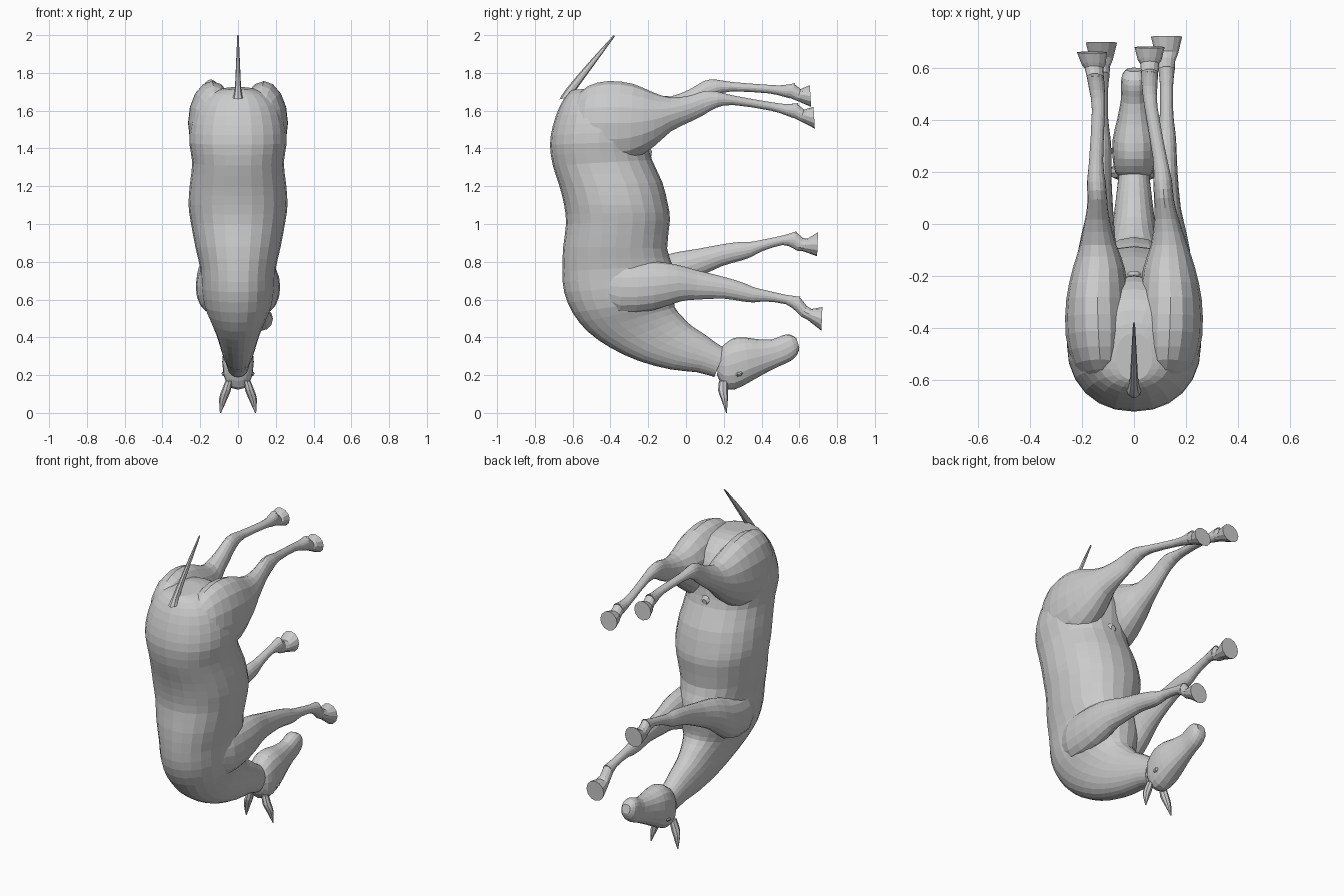
import bpy, bmesh, math
from mathutils import Vector


def catmull(p0, p1, p2, p3, t):
    return [0.5 * (2 * b + (c - a) * t + (2 * a - 5 * b + 4 * c - d) * t * t
                   + (3 * b - a - 3 * c + d) * t ** 3)
            for a, b, c, d in zip(p0, p1, p2, p3)]


def loft(name, rings, sides=16, steps=2, power=1.0, bend=None, side=1):
    """Each ring: outline point A (y, z), opposite point B (y, z), half width, centre x."""
    rows = []
    n = len(rings)
    for i in range(n - 1):
        quad = [rings[max(0, min(n - 1, i + k))] for k in (-1, 0, 1, 2)]
        rows += [catmull(*quad, s / steps) for s in range(steps)]
    rows.append(list(rings[-1]))
    bm = bmesh.new()
    loops = []
    for ay, az, by, bz, w, x in rows:
        c = Vector((x, (ay + by) / 2, (az + bz) / 2))
        v = Vector((0, (ay - by) / 2, (az - bz) / 2))
        loop = []
        for k in range(sides):
            a = 2 * math.pi * k / sides
            ca, sa = math.cos(a), math.sin(a)
            p = c + v * math.copysign(abs(ca) ** power, ca)
            p.x += w * math.copysign(abs(sa) ** power, sa)
            if bend:
                p = bend(p)
            p.x *= side
            loop.append(bm.verts.new(p))
        loops.append(loop)
    for la, lb in zip(loops, loops[1:]):
        for k in range(sides):
            j = (k + 1) % sides
            bm.faces.new((la[k], la[j], lb[j], lb[k]))
    bm.faces.new(loops[0])
    bm.faces.new(loops[-1])
    bmesh.ops.recalc_face_normals(bm, faces=bm.faces)
    me = bpy.data.meshes.new(name)
    bm.to_mesh(me)
    bm.free()
    ob = bpy.data.objects.new(name, me)
    bpy.context.collection.objects.link(ob)
    return ob


# body and neck, rump to poll
loft("body_and_neck", [
    (-0.60, 1.71, -0.42, 1.725, .07, 0),
    (-0.63, 1.685, -0.33, 1.71, .15, 0),
    (-0.67, 1.62, -0.25, 1.65, .215, 0),
    (-0.705, 1.52, -0.20, 1.55, .25, 0),
    (-0.72, 1.42, -0.20, 1.44, .258, 0),
    (-0.705, 1.31, -0.18, 1.34, .242, 0),
    (-0.67, 1.20, -0.125, 1.22, .255, 0),
    (-0.645, 1.10, -0.095, 1.10, .262, 0),
    (-0.635, 1.00, -0.085, 1.02, .25, 0),
    (-0.65, 0.88, -0.10, 0.87, .225, 0),
    (-0.655, 0.75, -0.07, 0.78, .20, 0),
    (-0.645, 0.64, -0.05, 0.68, .195, 0),
    (-0.60, 0.53, -0.06, 0.61, .18, 0),
    (-0.52, 0.43, -0.06, 0.56, .145, 0),
    (-0.40, 0.345, -0.02, 0.51, .115, 0),
    (-0.25, 0.275, 0.03, 0.46, .095, 0),
    (-0.08, 0.23, 0.10, 0.415, .08, 0),
    (0.06, 0.215, 0.16, 0.37, .068, 0),
    (0.15, 0.19, 0.21, 0.34, .06, 0)], sides=24, power=0.93)

# head, poll to muzzle
loft("head", [
    (0.165, 0.20, 0.17, 0.32, .045, 0),
    (0.20, 0.135, 0.20, 0.36, .072, 0),
    (0.26, 0.125, 0.25, 0.395, .082, 0),
    (0.34, 0.165, 0.31, 0.40, .082, 0),
    (0.42, 0.21, 0.38, 0.39, .065, 0),
    (0.50, 0.25, 0.46, 0.39, .05, 0),
    (0.555, 0.275, 0.51, 0.41, .05, 0),
    (0.59, 0.31, 0.55, 0.415, .046, 0),
    (0.60, 0.345, 0.585, 0.395, .028, 0)], power=0.85)

hind = [
    (-0.58, 1.67, -0.64, 1.40, .06, .12),
    (-0.52, 1.73, -0.57, 1.34, .10, .13),
    (-0.41, 1.757, -0.45, 1.31, .125, .137),
    (-0.28, 1.742, -0.30, 1.33, .12, .14),
    (-0.17, 1.695, -0.17, 1.41, .10, .135),
    (-0.08, 1.67, -0.08, 1.49, .07, .135),
    (0.02, 1.68, 0.02, 1.54, .047, .125),
    (0.10, 1.705, 0.09, 1.575, .038, .115),
    (0.17, 1.70, 0.16, 1.615, .036, .11),
    (0.25, 1.68, 0.25, 1.63, .027, .10),
    (0.45, 1.645, 0.45, 1.60, .025, .065),
    (0.53, 1.635, 0.53, 1.575, .03, .06),
    (0.595, 1.64, 0.57, 1.56, .033, .06)]
hind_hoof = [
    (0.585, 1.64, 0.565, 1.565, .032, .06),
    (0.625, 1.605, 0.605, 1.545, .036, .06),
    (0.64, 1.61, 0.615, 1.54, .045, .06),
    (0.675, 1.62, 0.682, 1.505, .058, .06)]
fore = [
    (-0.45, 0.76, -0.45, 0.60, .03, .14),
    (-0.33, 0.80, -0.35, 0.53, .075, .142),
    (-0.16, 0.80, -0.17, 0.545, .08, .142),
    (-0.05, 0.785, -0.03, 0.59, .065, .138),
    (0.06, 0.755, 0.06, 0.60, .05, .13),
    (0.20, 0.72, 0.20, 0.605, .04, .127),
    (0.30, 0.69, 0.30, 0.59, .038, .125),
    (0.36, 0.665, 0.36, 0.585, .033, .125),
    (0.42, 0.65, 0.42, 0.59, .026, .125),
    (0.53, 0.625, 0.53, 0.575, .025, .125),
    (0.605, 0.615, 0.585, 0.535, .032, .125)]
fore_hoof = [
    (0.60, 0.615, 0.58, 0.54, .031, .125),
    (0.64, 0.565, 0.61, 0.51, .033, .125),
    (0.665, 0.55, 0.64, 0.495, .044, .125),
    (0.722, 0.56, 0.717, 0.435, .06, .125)]


# poses for the opposite side legs
def raise_hind(p):
    t = max(0.0, p.y + 0.1)
    rise = min(t, .23) * .26 + max(0, t - .23) * .1
    return Vector((p.x + t * .13, p.y - t * .025, p.z + rise))


def raise_fore(p):
    t = max(0.0, p.y + 0.2)
    return Vector((p.x, p.y - t * .025, p.z + t * .43))


for tag, side, hb, fb in (("right", 1, None, None),
                          ("left", -1, raise_hind, raise_fore)):
    loft("hind_leg_" + tag, hind, bend=hb, side=side)
    loft("hind_hoof_" + tag, hind_hoof, 12, 1, bend=hb, side=side)
    loft("front_leg_" + tag, fore, bend=fb, side=side)
    loft("front_hoof_" + tag, fore_hoof, 12, 1, bend=fb, side=side)
    # ear
    loft("ear_" + tag, [
        (0.175, 0.17, 0.22, 0.17, .018, .048),
        (0.17, 0.12, 0.222, 0.12, .024, .062),
        (0.185, 0.075, 0.222, 0.075, .022, .078),
        (0.212, 0.0, 0.216, 0.0, .003, .093)], 8, 2, side=side)
    # eye
    loft("eye_" + tag, [
        (0.262, 0.20, 0.262, 0.21, .004, .07),
        (0.272, 0.193, 0.272, 0.217, .014, .072),
        (0.29, 0.196, 0.29, 0.22, .014, .073),
        (0.302, 0.208, 0.302, 0.215, .004, .07)], 8, 1, side=side)

# tail
loft("tail", [
    (-0.67, 1.66, -0.59, 1.68, .03, 0),
    (-0.635, 1.715, -0.595, 1.69, .018, 0),
    (-0.52, 1.85, -0.495, 1.83, .011, 0),
    (-0.383, 2.0, -0.376, 1.994, .004, 0)], 8, 2)

# sheath under the belly
loft("sheath", [
    (-0.30, 1.45, -0.30, 1.35, .04, 0),
    (-0.22, 1.425, -0.23, 1.345, .035, 0),
    (-0.19, 1.40, -0.20, 1.335, .03, 0),
    (-0.18, 1.385, -0.185, 1.35, .016, 0)], 10, 1)
